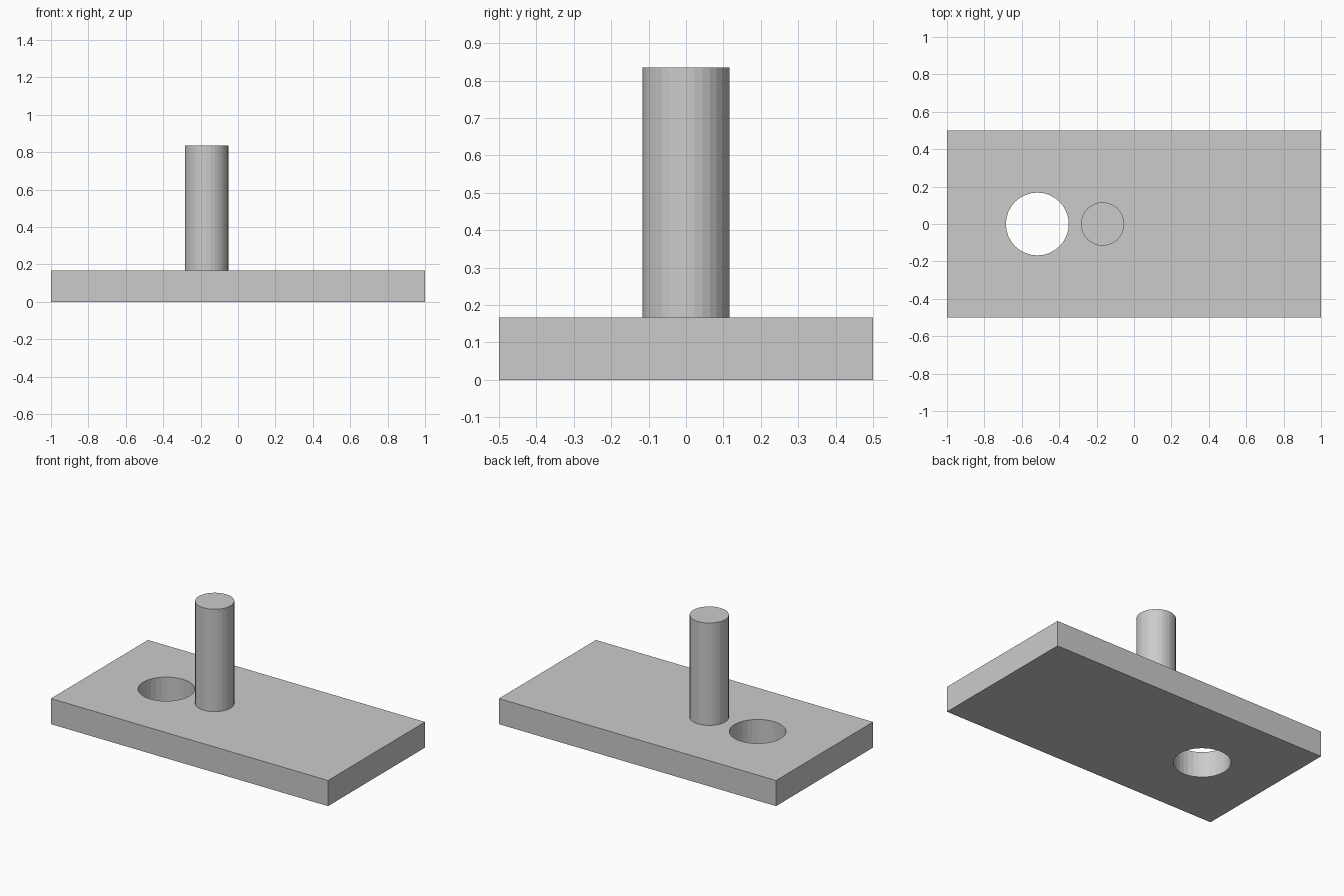
import bpy

if "Cube" in bpy.data.objects:
    bpy.data.objects.remove(bpy.data.objects["Cube"])

PLATE_T = 0.167   # plate thickness
TOP = 0.835       # peg top height


def cylinder(name, x, radius, z0, z1):
    bpy.ops.mesh.primitive_cylinder_add(
        vertices=32, radius=radius, depth=z1 - z0, location=(x, 0, (z0 + z1) / 2))
    obj = bpy.context.object
    obj.name = name
    return obj


# Base plate
bpy.ops.mesh.primitive_cube_add(size=1, location=(0, 0, PLATE_T / 2))
plate = bpy.context.object
plate.name = "base_plate"
plate.scale = (2, 1, PLATE_T)
bpy.ops.object.transform_apply(location=False, rotation=False, scale=True)

# Round through-hole
cutter = cylinder("hole_cutter", -0.517, 0.168, -0.1, PLATE_T + 0.1)
cutter.hide_render = True
mod = plate.modifiers.new("hole", 'BOOLEAN')
mod.operation = 'DIFFERENCE'
mod.solver = 'EXACT'
mod.object = cutter
bpy.context.view_layer.objects.active = plate
bpy.ops.object.modifier_apply(modifier=mod.name)
bpy.data.objects.remove(cutter, do_unlink=True)

# Upright peg standing on the plate
cylinder("peg", -0.168, 0.116, PLATE_T, TOP)
